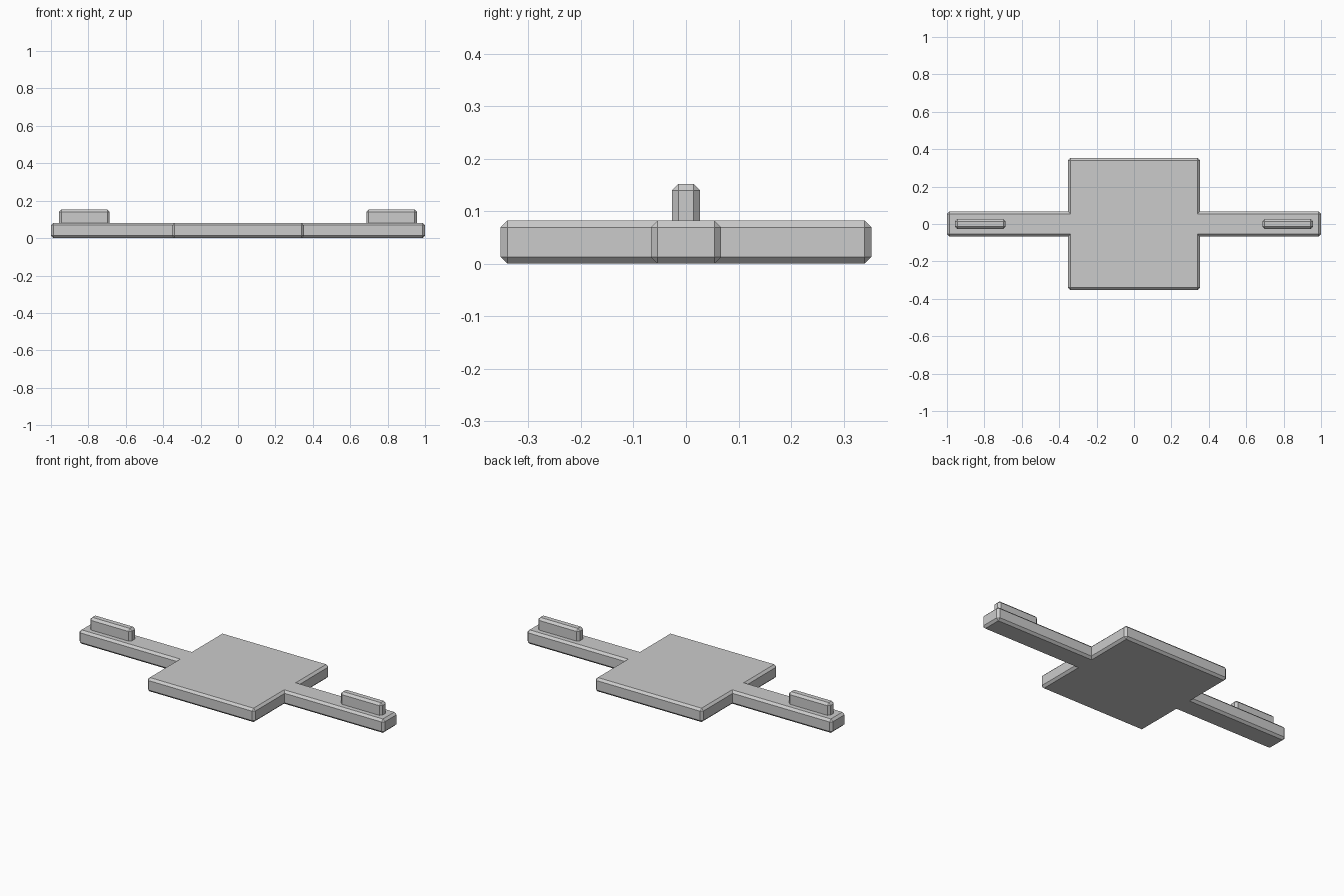
import bpy, bmesh

cube = bpy.data.objects.get("Cube")
if cube:
    bpy.data.objects.remove(cube, do_unlink=True)

GRAY = (0.6, 0.6, 0.6, 1)
CHAMFER = 0.013
PLATE_HALF, ARM_HALF, HEIGHT = 0.353, 0.067, 0.082

mat = bpy.data.materials.new("plain_gray")
mat.use_nodes = True
mat.diffuse_color = GRAY
mat.node_tree.nodes["Principled BSDF"].inputs["Base Color"].default_value = GRAY


def chamfered_prism(name, outline, z0, z1, chamfer_bottom=True):
    """Extrude a flat outline upward and chamfer its convex edges."""
    bm = bmesh.new()
    base = bm.faces.new([bm.verts.new((x, y, z0)) for x, y in outline])
    top = bmesh.ops.extrude_face_region(bm, geom=[base], use_keep_orig=True)
    for v in top["geom"]:
        if isinstance(v, bmesh.types.BMVert):
            v.co.z = z1
    bmesh.ops.recalc_face_normals(bm, faces=bm.faces[:])
    edges = [e for e in bm.edges if e.is_convex and
             (chamfer_bottom or max(v.co.z for v in e.verts) > z0 + 0.001)]
    bmesh.ops.bevel(bm, geom=edges, offset=CHAMFER, segments=1,
                    profile=0.5, affect='EDGES', clamp_overlap=True)
    mesh = bpy.data.meshes.new(name)
    bm.to_mesh(mesh)
    bm.free()
    mesh.materials.append(mat)
    obj = bpy.data.objects.new(name, mesh)
    bpy.context.collection.objects.link(obj)
    return obj


# Square plate with an arm on each side, as one cross-shaped body
p, a = PLATE_HALF, ARM_HALF
quarter = [(1, a), (p, a), (p, p)]
right_half = [(x, -y) for x, y in reversed(quarter)] + quarter
outline = right_half + [(-x, -y) for x, y in right_half]
chamfered_prism("plate_with_arms", outline, 0, HEIGHT)

# Upright tab near the end of each arm
for side, name in ((1, "left_tab"), (-1, "right_tab")):
    cx, hx, hy = side * 0.822, 0.136, 0.027
    rect = [(cx - hx, -hy), (cx + hx, -hy), (cx + hx, hy), (cx - hx, hy)]
    chamfered_prism(name, rect, HEIGHT - 0.02, 0.152, chamfer_bottom=False)
